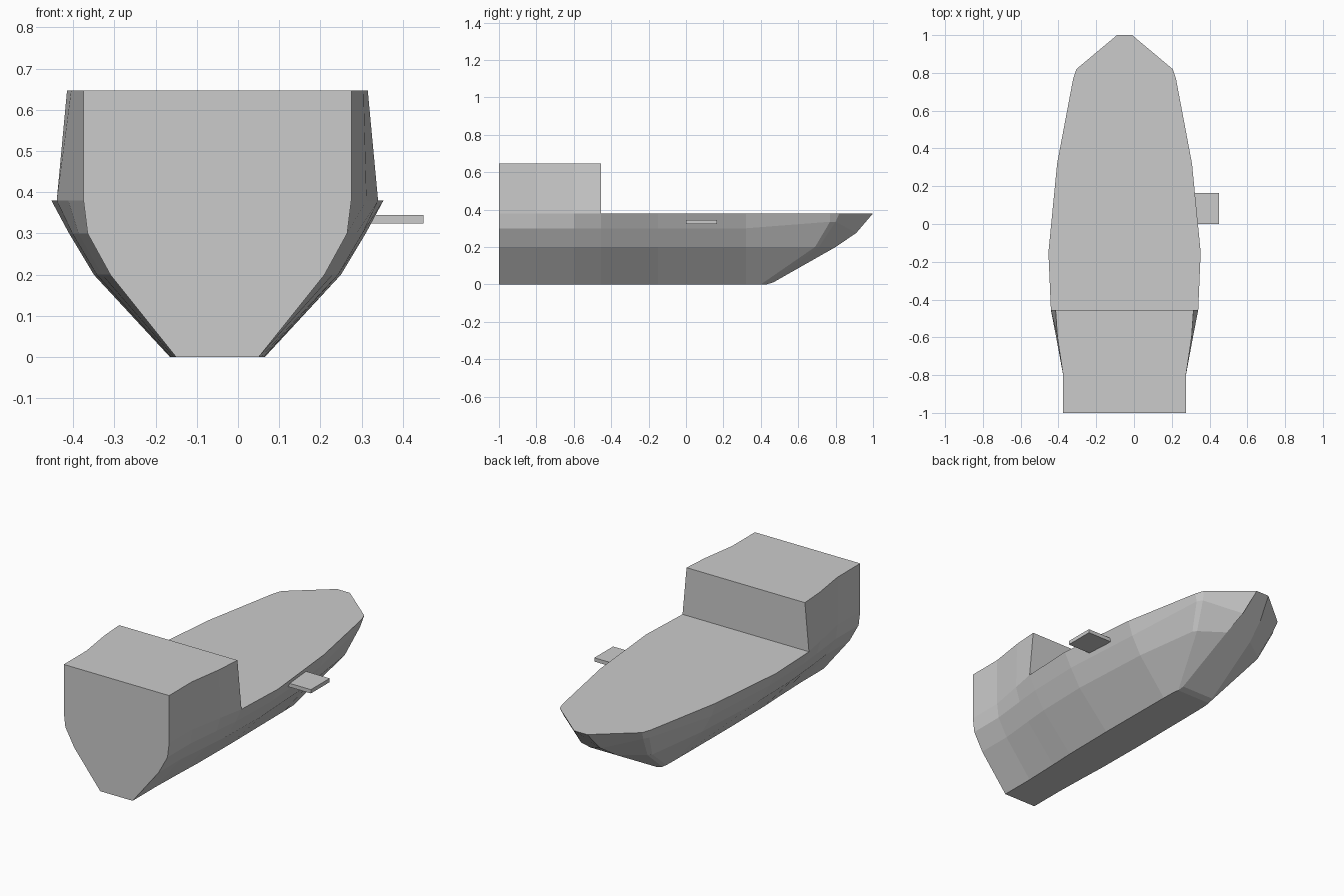
import bpy, bmesh

if "Cube" in bpy.data.objects:
    bpy.data.objects.remove(bpy.data.objects["Cube"])

CX = -0.05  # hull centreline


def loft(name, stations):
    """Skin mirrored half-sections; each section is (half_width, y, z) from bottom up."""
    bm = bmesh.new()
    rings = []
    for s in stations:
        right = [bm.verts.new((CX + w, y, z)) for w, y, z in s]
        left = [bm.verts.new((CX - w, y, z)) for w, y, z in s]
        rings.append(right + left[::-1])
    n = len(rings[0])
    for a, b in zip(rings, rings[1:]):
        for i in range(n):
            j = (i + 1) % n
            bm.faces.new((a[i], a[j], b[j], b[i]))
    bm.faces.new(rings[0][::-1])
    bm.faces.new(rings[-1])
    bmesh.ops.recalc_face_normals(bm, faces=bm.faces)
    me = bpy.data.meshes.new(name)
    bm.to_mesh(me)
    bm.free()
    ob = bpy.data.objects.new(name, me)
    bpy.context.collection.objects.link(ob)
    return ob


# hull: upright frames (y, half-widths at each chine), then the raked bow frames
levels = (0, 0.2, 0.3, 0.38)
frames = [
    (-1.00, (0.100, 0.260, 0.315, 0.325)),
    (-0.80, (0.100, 0.260, 0.315, 0.325)),
    (-0.60, (0.106, 0.280, 0.337, 0.362)),
    (-0.455, (0.112, 0.293, 0.352, 0.390)),
    (-0.15, (0.115, 0.300, 0.360, 0.403)),
    (0.32, (0.112, 0.275, 0.330, 0.357)),
]
hull = [[(w, y, z) for w, z in zip(ws, levels)] for y, ws in frames]
hull += [
    [(0.110, 0.40, 0), (0.225, 0.69, 0.2), (0.263, 0.77, 0.335), (0.272, 0.77, 0.38)],
    [(0.105, 0.43, 0), (0.210, 0.71, 0.2), (0.245, 0.80, 0.335), (0.255, 0.82, 0.38)],
    [(0.100, 0.465, 0.01), (0.08, 0.80, 0.2), (0.06, 0.91, 0.275), (0.04, 1.0, 0.38)],
]
loft("hull", hull)

# raised stern cabin
cabin = [(-1.0, 0.325, 0.325), (-0.8, 0.325, 0.325),
         (-0.6, 0.362, 0.355), (-0.455, 0.390, 0.365)]
loft("stern_cabin", [[(lo, y, 0.38), (hi, y, 0.647)] for y, lo, hi in cabin])

# small boarding ledge on the right side
bpy.ops.mesh.primitive_cube_add(size=1, location=(0.375, 0.0825, 0.3345))
ledge = bpy.context.object
ledge.name = "side_ledge"
ledge.scale = (0.15, 0.165, 0.021)
